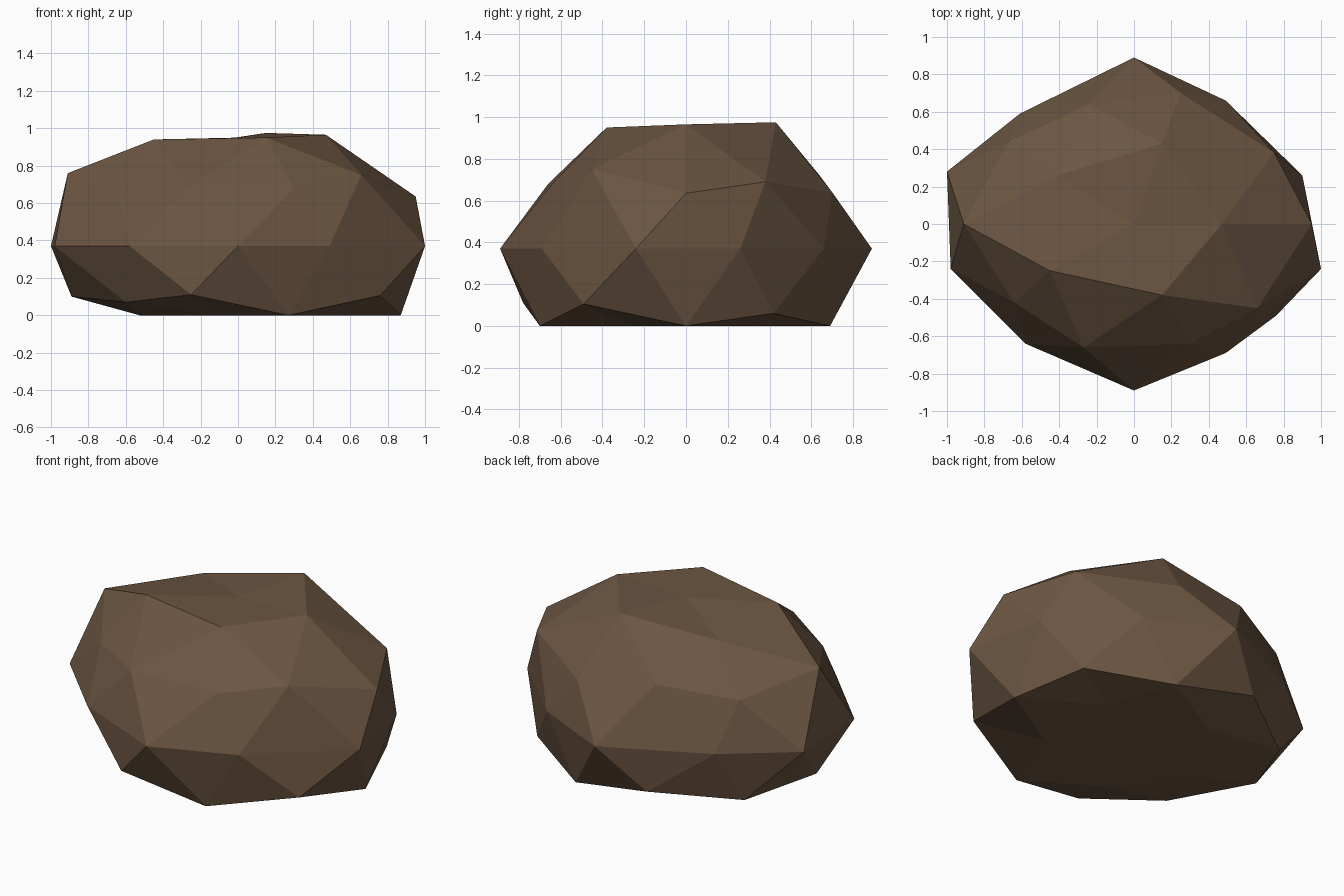
import bpy
import math

cube = bpy.data.objects.get("Cube")
if cube:
    bpy.data.objects.remove(cube, do_unlink=True)

# Stone colour
stone = bpy.data.materials.new("brown_stone")
stone.use_nodes = True
colour = (0.15, 0.092, 0.054, 1.0)
stone.diffuse_color = colour
shader = stone.node_tree.nodes["Principled BSDF"]
shader.inputs["Base Color"].default_value = colour
shader.inputs["Roughness"].default_value = 0.9

# Low-poly ball that becomes the boulder
bpy.ops.mesh.primitive_ico_sphere_add(subdivisions=2, radius=1, location=(0, 0, 0))
boulder = bpy.context.object
boulder.name = "boulder"
boulder.data.name = "boulder"
boulder.data.materials.append(stone)
verts = boulder.data.vertices
WAIST = 0.37

# Gather the rings of the ball before anything moves
rings = {
    "crown": [v for v in verts if 0.8 < v.co.z < 0.95],
    "shoulder_low": [v for v in verts if 0.4 < v.co.z < 0.49],
    "shoulder_high": [v for v in verts if 0.49 < v.co.z < 0.6],
    "waist": [v for v in verts if abs(v.co.z) < 0.1],
    "foot_high": [v for v in verts if -0.49 < v.co.z < -0.4],
    "foot_low": [v for v in verts if -0.6 < v.co.z < -0.49],
}


def turn(vert):
    """Angle around the vertical axis, counted from +x."""
    return (math.atan2(vert.co.y, vert.co.x) + 0.1) % math.tau


for ring in rings.values():
    ring.sort(key=turn)

# Overall squash, with the underside cut flat by the ground
for v in verts:
    v.co = (v.co.x, v.co.y * 0.86, max(0, WAIST + v.co.z * 0.58))


def chip(name, points):
    """Move each corner of one ring to its weathered place."""
    for vert, point in zip(rings[name], points):
        vert.co = point


# Top plateau
chip("crown", [(.47, 0, .965), (.15, .43, .975), (-.41, .26, .89),
               (-.45, -.25, .94), (.15, -.38, .95)])

# Sloping shoulders
chip("shoulder_low", [(.95, 0, .635), (.25, .7, .64), (-.67, .44, .66),
                      (-.64, -.42, .66), (.3, -.64, .68)])
chip("shoulder_high", [(.75, .38, .69), (-.24, .64, .72), (-.91, 0, .76),
                       (-.27, -.66, .68), (.66, -.45, .75)])

# Widest outline, all at one height
outline = [(.9, .26), (.49, .66), (0, .89), (-.61, .59), (-1, .28),
           (-.98, -.24), (-.58, -.64), (0, -.89), (.49, -.69), (1, -.24)]
chip("waist", [(x, y, WAIST) for x, y in outline])

# Undercut foot
chip("foot_high", [(.72, .42, .06), (-.25, .74, .1), (-.89, 0, .1),
                   (-.25, -.78, .11), (.76, -.49, .105)])
chip("foot_low", [(.87, 0, 0), (.27, .69, 0), (-.7, .43, .05),
                  (-.6, -.43, .07), (.27, -.7, 0)])

# Faceted finish
for face in boulder.data.polygons:
    face.use_smooth = False
boulder.data.update()
